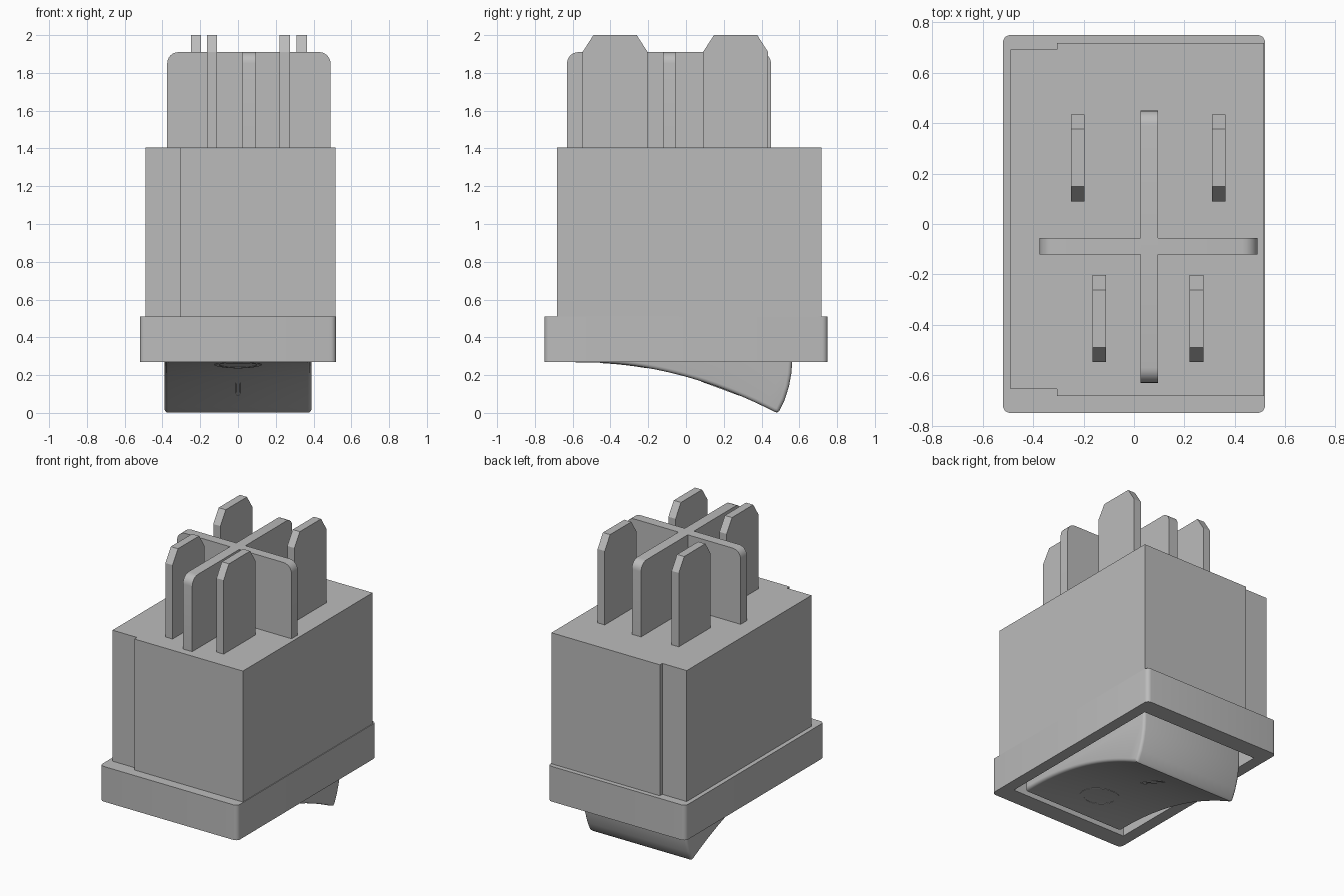
import bpy, bmesh
from math import cos, sin, pi, radians

cube = bpy.data.objects.get("Cube")
if cube:
    bpy.data.objects.remove(cube, do_unlink=True)

grey = bpy.data.materials.new("plastic_grey")
grey.use_nodes = True
grey.diffuse_color = (0.5, 0.5, 0.5, 1)
grey.node_tree.nodes["Principled BSDF"].inputs["Base Color"].default_value = (0.5, 0.5, 0.5, 1)


def finish(name, bm, smooth=True):
    bmesh.ops.recalc_face_normals(bm, faces=bm.faces[:])
    mesh = bpy.data.meshes.new(name)
    bm.to_mesh(mesh)
    bm.free()
    mesh.materials.append(grey)
    ob = bpy.data.objects.new(name, mesh)
    bpy.context.collection.objects.link(ob)
    if smooth:
        bpy.ops.object.select_all(action='DESELECT')
        ob.select_set(True)
        bpy.context.view_layer.objects.active = ob
        bpy.ops.object.shade_smooth_by_angle(angle=radians(35))
    return ob


def prism(outline, axis, lo, hi):
    """Extrude a 2D outline along an axis from lo to hi."""
    place = {'x': lambda a, b, t: (t, a, b),
             'y': lambda a, b, t: (a, t, b),
             'z': lambda a, b, t: (a, b, t)}[axis]
    bm = bmesh.new()
    face = bm.faces.new([bm.verts.new(place(a, b, lo)) for a, b in outline])
    new = bmesh.ops.extrude_face_region(bm, geom=[face])
    shift = place(0, 0, hi - lo)
    bmesh.ops.translate(bm, vec=shift,
                        verts=[g for g in new['geom'] if isinstance(g, bmesh.types.BMVert)])
    bmesh.ops.recalc_face_normals(bm, faces=bm.faces[:])
    return bm


def rect(a0, a1, b0, b1):
    return [(a0, b0), (a1, b0), (a1, b1), (a0, b1)]


# Bezel with a recess for the rocker and rounded upright corners
bm = prism(rect(-0.52, 0.52, -0.75, 0.75), 'z', 0.27, 0.51)
bottom = min(bm.faces, key=lambda f: f.calc_center_median().z)
bmesh.ops.inset_region(bm, faces=[bottom], thickness=0.11)
for v in bottom.verts:
    v.co.y *= 0.6 / 0.64
well = bmesh.ops.extrude_discrete_faces(bm, faces=[bottom])['faces'][0]
bmesh.ops.translate(bm, verts=well.verts[:], vec=(0, 0, 0.11))
corners = [e for e in bm.edges
           if all(abs(v.co.x) > 0.51 for v in e.verts)
           and abs(e.verts[0].co.z - e.verts[1].co.z) > 0.2]
bmesh.ops.bevel(bm, geom=corners, offset=0.03, segments=5, profile=0.5, affect='EDGES')
finish("bezel", bm)

# Housing, stepped in slightly on one side
housing = [(-0.49, -0.655), (-0.305, -0.655), (-0.305, -0.683), (0.515, -0.683),
           (0.515, 0.718), (-0.305, 0.718), (-0.305, 0.692), (-0.49, 0.692)]
finish("housing", prism(housing, 'z', 0.51, 1.405), False)


# Crossed divider ribs with rounded top corners
def rib(name, axis, start, end, lo, hi):
    top, r = 1.91, 0.06
    outline = [(start, 1.4), (end, 1.4)]
    for centre, first in ((end - r, 0), (start + r, pi / 2)):
        for i in range(7):
            t = first + i * pi / 12
            outline.append((centre + r * cos(t), top - r + r * sin(t)))
    finish(name, prism(outline, axis, lo, hi))


rib("divider_long", 'x', -0.63, 0.45, 0.025, 0.095)
rib("divider_short", 'y', -0.375, 0.49, -0.122, -0.055)

# Four blade terminals with chamfered tips
for pair, y, xs in (("front", -0.548, (-0.138, 0.248)), ("back", 0.09, (-0.223, 0.337))):
    y1 = y + 0.345
    blade = [(y, 1.4), (y1, 1.4), (y1, 1.91), (y1 - 0.058, 2.0),
             (y + 0.058, 2.0), (y, 1.91)]
    for side, x in zip(("right", "left"), xs):
        finish(f"terminal_{pair}_{side}", prism(blade, 'x', x - 0.027, x + 0.027), False)


# Rocker with a dished underside and softened edges
def dish(y):
    return 0.268 - 0.253 * max(0, y + 0.55) ** 2


ys = [-0.585 + i * (0.465 + 0.585) / 20 for i in range(21)]
profile = [(y, dish(y)) for y in ys]
profile += [(0.482, 0.001), (0.495, 0.012), (0.523, 0.07), (0.545, 0.14),
            (0.558, 0.21), (0.562, 0.27), (0.562, 0.4), (-0.585, 0.4)]
bm = prism(profile, 'x', -0.39, 0.39)
rim = [e for e in bm.edges
       if abs(e.verts[0].co.x - e.verts[1].co.x) < 0.01 and min(v.co.z for v in e.verts) < 0.39]
bmesh.ops.bevel(bm, geom=rim, offset=0.02, segments=3, profile=0.5, affect='EDGES',
                clamp_overlap=True)
finish("rocker", bm)


# Shallow raised marks following the dished face
def mark(name, outer, inner):
    bm = bmesh.new()
    rings = [[bm.verts.new((x, y, dish(y) - h)) for x, y in pts]
             for pts, h in ((outer, -0.003), (outer, 0.002), (inner, 0.002), (inner, -0.003))]
    n = len(outer)
    for a, b in zip(rings, rings[1:]):
        for i in range(n):
            j = (i + 1) % n
            bm.faces.new((a[i], a[j], b[j], b[i]))
    finish(name, bm, False)


def circle(r):
    return [(r * cos(i * pi / 20), -0.33 + r * sin(i * pi / 20)) for i in range(40)]


mark("round_mark", circle(0.125), circle(0.1))
mark("bar_mark", rect(-0.015, 0.015, 0.08, 0.28), rect(-0.008, 0.008, 0.087, 0.273))
